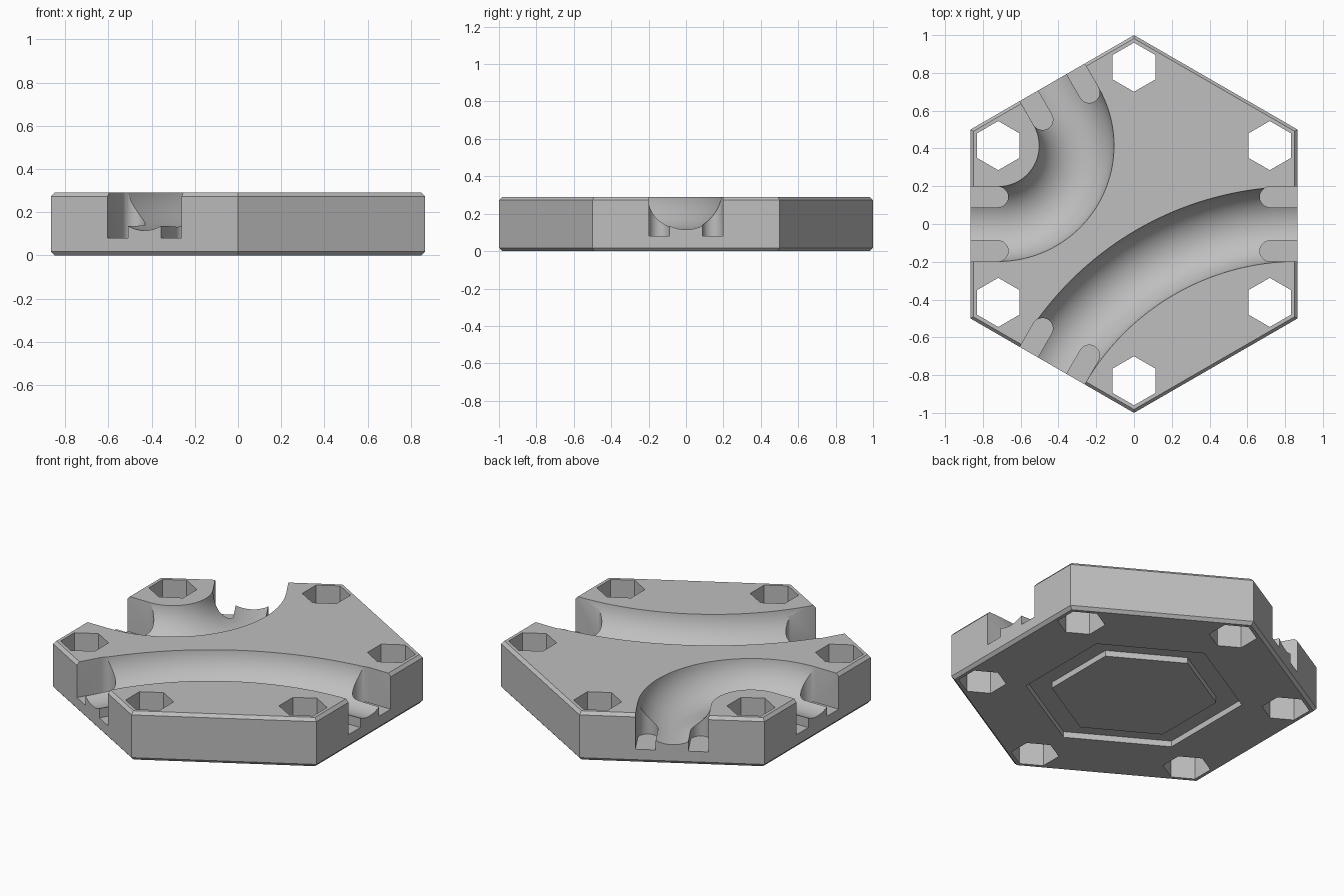
import bpy, bmesh
from math import sin, cos, pi, radians
from mathutils import Vector

if "Cube" in bpy.data.objects:
    bpy.data.objects.remove(bpy.data.objects["Cube"])

HEIGHT = 0.29
APOTHEM = cos(pi / 6)

grey = bpy.data.materials.new("plain grey")
grey.use_nodes = True
grey.diffuse_color = (0.52, 0.52, 0.52, 1)
grey.node_tree.nodes["Principled BSDF"].inputs["Base Color"].default_value = grey.diffuse_color


def polar(r, deg):
    return Vector((r * cos(radians(deg)), r * sin(radians(deg)), 0))


def hexagon(r, centre=Vector()):
    return [centre + polar(r, 30 + 60 * i) for i in range(6)]


def finish(bm, name):
    bmesh.ops.recalc_face_normals(bm, faces=bm.faces)
    mesh = bpy.data.meshes.new(name)
    bm.to_mesh(mesh)
    bm.free()
    mesh.materials.append(grey)
    obj = bpy.data.objects.new(name, mesh)
    bpy.context.collection.objects.link(obj)
    return obj


def loft(name, rings):
    """Skin a row of equal-sized rings and cap both ends."""
    bm = bmesh.new()
    rows = [[bm.verts.new(p) for p in ring] for ring in rings]
    n = len(rows[0])
    for a, b in zip(rows, rows[1:]):
        for i in range(n):
            j = (i + 1) % n
            bm.faces.new((a[i], a[j], b[j], b[i]))
    bm.faces.new(rows[0])
    bm.faces.new(rows[-1])
    return finish(bm, name)


def prism(name, outline, z0, z1):
    return loft(name, [[p + Vector((0, 0, z)) for p in outline] for z in (z0, z1)])


def cut(target, cutter):
    mod = target.modifiers.new("cut", "BOOLEAN")
    mod.operation = "DIFFERENCE"
    mod.solver = "EXACT"
    mod.object = cutter
    bpy.context.view_layer.objects.active = target
    bpy.ops.object.modifier_apply(modifier=mod.name)
    bpy.data.objects.remove(cutter)


def channel(centre, radius, start, end, lead, tube=0.2, height=0.315):
    """Round bar along an arc with straight leads at both ends."""
    steps = 40
    stations = []
    for i in range(steps + 1):
        a = start + (end - start) * i / steps
        stations.append((centre + polar(radius, a), polar(1, a)))
    first, last = stations[0], stations[-1]
    stations.insert(0, (first[0] + polar(lead, start - 90), first[1]))
    stations.append((last[0] + polar(lead, end + 90), last[1]))
    rings = []
    for p, out in stations:
        rings.append([p + out * tube * cos(t) + Vector((0, 0, height + tube * sin(t)))
                      for t in (2 * pi * k / 64 for k in range(64))])
    return loft("channel_cutter", rings)


def clip_slot(deg, offset, r=0.055):
    """Round-ended slot running in from the side that faces deg."""
    along, across = polar(1, deg), polar(1, deg + 90)
    tip = along * (APOTHEM - 0.2 + r) + across * offset
    outline = [tip + along * 0.5 - across * r, tip + along * 0.5 + across * r]
    for k in range(17):
        t = pi * k / 16
        outline.append(tip + across * r * cos(t) - along * r * sin(t))
    return prism("slot_cutter", outline, 0.08, 0.5)


# Chamfered six-sided tile
c = 0.018
tile = loft("hexagonal_tile", [
    [p + Vector((0, 0, z)) for p in hexagon(r)]
    for r, z in ((1 - c, 0), (1, c), (1, HEIGHT - c), (1 - c, HEIGHT))])

# Tight and wide curved channels
cut(tile, channel(polar(0.83, 150), 0.415, -90, 30, 0.3))
cut(tile, channel(polar(3 ** 0.5, -60), 1.5, 90, 150, 0.15))

# Pair of clip slots at each channel mouth
for deg in (0, 120, 180, 240):
    for side in (-1, 1):
        cut(tile, clip_slot(deg, side * 0.143))

# Six through holes near the corners
for i in range(6):
    cut(tile, prism("hole_cutter", hexagon(0.13, polar(0.83, 30 + 60 * i)), -0.1, 0.5))

# Hexagonal groove in the underside
groove = prism("groove_cutter", hexagon(0.59), -0.1, 0.035)
cut(groove, prism("core_cutter", hexagon(0.45), -0.2, 0.2))
cut(tile, groove)

bpy.ops.object.select_all(action="DESELECT")
tile.select_set(True)
bpy.context.view_layer.objects.active = tile
bpy.ops.object.shade_smooth_by_angle(angle=radians(25))
